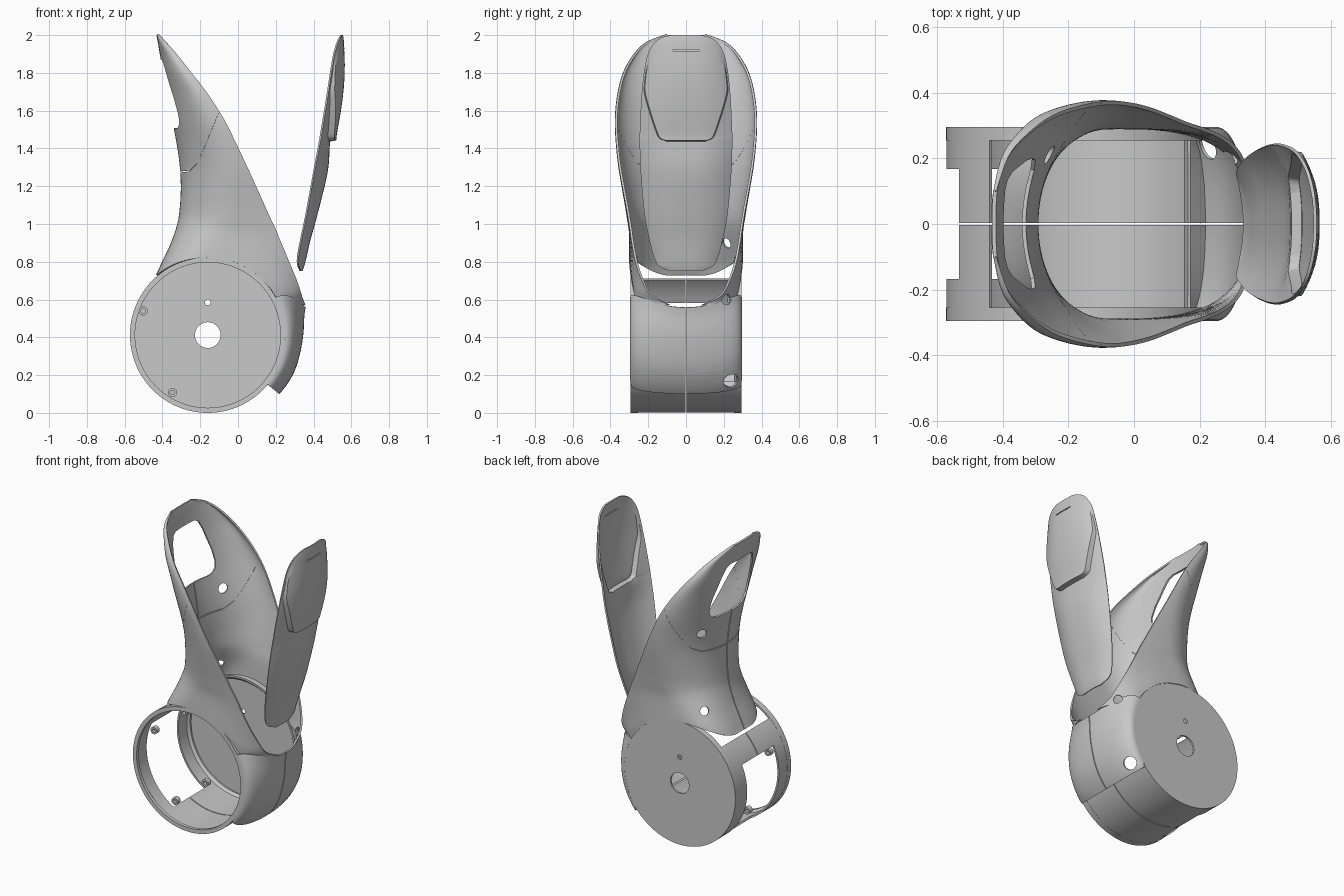
import bpy, bmesh, math
from mathutils import Vector
from math import sin, cos, pi, radians, sqrt

if "Cube" in bpy.data.objects:
    bpy.data.objects.remove(bpy.data.objects["Cube"])

CX, CZ, R, W = -0.16, 0.412, 0.412, 0.295   # drum centre, radius, half width

grey = bpy.data.materials.new("shell_grey")
grey.diffuse_color = (0.58, 0.58, 0.58, 1)
grey.use_nodes = True
grey.node_tree.nodes["Principled BSDF"].inputs["Base Color"].default_value = grey.diffuse_color


def grid_bm(rows, closed=False, skip=None):
    """Skin a list of point rows."""
    bm = bmesh.new()
    vs = [[bm.verts.new(p) for p in r] for r in rows]
    n = len(rows[0])
    for i in range(len(rows) - (0 if closed else 1)):
        a, b = vs[i], vs[(i + 1) % len(rows)]
        for j in range(n - 1):
            if not (skip and skip(i, j)):
                bm.faces.new((a[j], a[j + 1], b[j + 1], b[j]))
    return bm


def make(name, bm, thick=0, cuts=(), offset=0):
    """Clip convex openings out of a surface, then thicken it."""
    for planes in cuts:
        faces = list(bm.faces)
        for co, no in planes:
            co, no = Vector(co), Vector(no)
            # only faces reaching the inner side can matter
            faces = [f for f in faces if any((v.co - co).dot(no) < -1e-6 for v in f.verts)]
            geom = list({g for f in faces for g in (*f.verts, *f.edges)}) + faces
            res = bmesh.ops.bisect_plane(bm, geom=geom, dist=1e-6, plane_co=co, plane_no=no)
            faces = list({f for f in faces + [g for g in res['geom'] if isinstance(g, bmesh.types.BMFace)]
                          if f.is_valid and (f.calc_center_median() - co).dot(no) < 0})
        bmesh.ops.delete(bm, geom=faces, context='FACES')
    me = bpy.data.meshes.new(name)
    bm.to_mesh(me)
    bm.free()
    me.materials.append(grey)
    ob = bpy.data.objects.new(name, me)
    bpy.context.collection.objects.link(ob)
    if thick:
        m = ob.modifiers.new("thickness", 'SOLIDIFY')
        m.thickness, m.offset = thick, offset
    return ob


def outline_cut(pts, place, limit=()):
    """Planes of a convex outline; place maps 2D to 3D."""
    mx, my = (sum(p[k] for p in pts) / len(pts) for k in (0, 1))
    planes = list(limit)
    for (a, b), (c, d) in zip(pts, pts[1:] + pts[:1]):
        n = Vector((d - b, a - c)).normalized()
        if n.dot(Vector((mx - a, my - b))) > 0:
            n = -n
        planes.append((place(a, b), place(*n)))
    return planes


def hole_cut(c, d, r, reach=0.09):
    """Planes of a round hole along direction d."""
    c, d = Vector(c), Vector(d).normalized()
    u = d.orthogonal().normalized()
    v = d.cross(u)
    dirs = [u * cos(2 * pi * k / 18) + v * sin(2 * pi * k / 18) for k in range(18)]
    return [(c + d * reach, d), (c - d * reach, -d)] + [(c + e * r, e) for e in dirs]


def smooth_rows(t, sub=4):
    """Catmull-Rom refinement of a table of numbers."""
    out = []
    for i in range(len(t) - 1):
        p = [t[max(0, i - 1)], t[i], t[i + 1], t[min(len(t) - 1, i + 2)]]
        for k in range(sub):
            u = k / sub
            out.append([0.5 * (2 * b + (c - a) * u + (2 * a - 5 * b + 4 * c - d) * u * u
                               + (3 * b - a - 3 * c + d) * u ** 3) for a, b, c, d in zip(*p)])
    return out + [list(t[-1])]


# --- openings: centre slit, rear window, seam, vent holes ---
yz, xz = (lambda a, b: (0, a, b)), (lambda a, b: (a, 0, b))
slit = [((0, 0.003, 0), (0, 1, 0)), ((0, -0.003, 0), (0, -1, 0))]
half = [(0.10, 1.872), (0.135, 1.855), (0.16, 1.80), (0.195, 1.66), (0.202, 1.59), (0.195, 1.545), (0.165, 1.515), (0.13, 1.508)]
window = outline_cut(half + [(-y, z) for y, z in reversed(half)], yz)
line = [(-0.06, 1.69), (-0.1, 1.595), (-0.185, 1.38), (-0.21, 1.325), (-0.25, 1.285), (-0.4, 1.265)]
seam = [outline_cut([a, b, (b[0] - 0.003, b[1] - 0.006), (a[0] - 0.003, a[1] - 0.006)], xz)
        for a, b in zip(line, line[1:])]
holes = [hole_cut(*h) for h in [
    ((-0.29, 0.22, 0.9), (-0.7, 0.7, 0), 0.026), ((-0.26, 0.21, 1.41), (-0.7, 0.7, 0), 0.03),
    ((0.30, 0.21, 0.6), (0.75, 0.6, 0.1), 0.028), ((0.22, 0.23, 0.18), (0.65, 0.5, -0.55), 0.04)]]

# --- main shell: slanted rings, open towards +x ---
# rear z, rear x, front z, front edge x, widest x, half width, edge y, squareness
table = [
    (0.73, -0.43, 0.57, 0.352, -0.05, 0.295, 0.08, 2.8),
    (0.76, -0.41, 0.62, 0.335, -0.05, 0.295, 0.18, 2.8),
    (0.80, -0.385, 0.70, 0.31, -0.05, 0.295, 0.228, 2.7),
    (0.86, -0.355, 0.80, 0.27, -0.04, 0.295, 0.262, 2.6),
    (0.95, -0.325, 0.92, 0.22, -0.02, 0.298, 0.285, 2.4),
    (1.05, -0.306, 1.05, 0.163, 0.0, 0.31, 0.304, 2.2),
    (1.18, -0.297, 1.18, 0.105, 0.0, 0.332, 0.328, 2.1),
    (1.30, -0.302, 1.30, 0.05, -0.01, 0.352, 0.349, 2.0),
    (1.42, -0.318, 1.42, -0.007, -0.04, 0.365, 0.363, 2.0),
    (1.55, -0.343, 1.55, -0.072, -0.10, 0.371, 0.369, 2.0),
    (1.68, -0.367, 1.68, -0.155, -0.18, 0.359, 0.357, 2.0),
    (1.80, -0.390, 1.80, -0.248, -0.27, 0.328, 0.326, 2.0),
    (1.90, -0.408, 1.90, -0.328, -0.343, 0.27, 0.268, 2.0),
    (1.96, -0.418, 1.96, -0.383, -0.392, 0.205, 0.203, 2.0),
    (2.0, -0.426, 2.0, -0.42, -0.422, 0.10, 0.099, 2.0)]
rows = []
for zb, xb, zf, xe, xm, w, ye, n in smooth_rows(table):
    te = pi - math.asin(min(0.995, ye / w) ** (n / 2))
    af = (xe - xm) / abs(cos(te)) ** (2 / n)
    side = []
    for k in range(29):
        t = te * k / 28
        c = cos(t)
        x = xm - (xm - xb) * c ** (2 / n) if c > 0 else xm + af * abs(c) ** (2 / n)
        y = w * sin(t) ** (2 / n)
        s = (x - xb) / (xe - xb)
        arc = CZ + sqrt(max(0, R * R - (x - CX) ** 2))
        lift = max(0, arc - (0.73 - 0.16 * s)) * max(0, 1 - (zb - 0.73) / 0.3)
        side.append((x, y, zb + (zf - zb) * s + lift))
    rows.append([(x, -y, z) for x, y, z in reversed(side[1:])] + side)
shell = make("main_shell", grid_bm(rows), 0.012,
             [slit + [((0, 0, 1.52), (0, 0, 1))], window] + seam + holes[:3])

# --- front guard bulging off the drum ---
rows = []
for a, r in [(-37.5, 0.414)] + smooth_rows([(-39, 0.486), (-24, 0.492), (-8, 0.494), (9, 0.511), (16, 0.533)]):
    row = []
    for k in range(41):
        t = pi * (k / 40 - 0.5)
        s = abs(sin(t))
        p = radians(a + 13 * s * s * max(0, (a + 39) / 55))
        rr = 0.408 + (r - 0.408) * max(0, cos(t)) ** 0.91
        row.append((CX + rr * cos(p), math.copysign(0.290 * s ** 0.91, t), CZ + rr * sin(p)))
    rows.append(row)
make("front_guard", grid_bm(rows), 0.011, [slit] + holes[2:])

# --- drum wall with rear access opening ---
angs = [133 + 22 * i / 8 for i in range(8)] + [155 + 85 * i / 28 for i in range(28)] + [240 + 82 * i / 28 for i in range(29)]
ys = [-0.293, -0.168, 0, 0.168, 0.293]
rows = [[(CX + 0.405 * cos(radians(a)), y, CZ + 0.405 * sin(radians(a))) for y in ys] for a in angs]
make("drum_wall", grid_bm(rows, skip=lambda i, j: 155 <= angs[i] < 239.9 and j in (1, 2)), 0.012, [slit])


# --- drum end rims, end plate and screw lugs: turned parts along y ---
def turned(name, prof, cx=CX, cz=CZ, seg=96):
    return make(name, grid_bm([[(cx + r * cos(2 * pi * i / seg), y, cz + r * sin(2 * pi * i / seg))
                                for r, y in prof] for i in range(seg)], closed=True))


prof = [(R, 0.295), (0.385, 0.295), (0.385, 0.272), (0.40, 0.255), (R, 0.255), (R, 0.295)]
turned("open_end_rim", [(r, -y) for r, y in prof])
turned("closed_end_rim", prof)
pin = hole_cut((CX, 0.29, 0.585), (0, 1, 0), 0.015)
plate = turned("end_plate", [(0.068, 0.283), (R, 0.283), (R, 0.295), (0.068, 0.295), (0.068, 0.283)])
bm = bmesh.new()
bm.from_mesh(plate.data)
bpy.data.objects.remove(plate)
make("end_plate", bm, 0, [pin])
for x, z in ((-0.502, 0.54), (-0.347, 0.108)):
    for y in (-0.16, 0.16):
        turned("screw_lug", [(0.012, y - 0.015), (0.024, y - 0.015), (0.024, y + 0.015),
                             (0.012, y + 0.015), (0.012, y - 0.015)], x, z, 20)

# --- separate cover plate with a raised upper pad ---
# z, side edge x, centre x, half width, pad half width, pad height
cover_table = [
    (0.75, 0.335, 0.341, 0.08, 0.04, 0), (0.775, 0.323, 0.35, 0.14, 0.06, 0), (0.82, 0.32, 0.362, 0.168, 0.08, 0),
    (0.92, 0.338, 0.385, 0.195, 0.09, 0), (1.05, 0.365, 0.421, 0.22, 0.10, 0), (1.27, 0.405, 0.474, 0.24, 0.10, 0),
    (1.40, 0.43, 0.485, 0.245, 0.10, 0)]
upper_table = [
    (1.442, 0.438, 0.488, 0.245, 0.105, 0.032), (1.452, 0.44, 0.489, 0.245, 0.132, 0.032),
    (1.48, 0.444, 0.492, 0.245, 0.15, 0.032), (1.6, 0.464, 0.515, 0.24, 0.19, 0.03),
    (1.72, 0.483, 0.54, 0.232, 0.219, 0.02), (1.82, 0.498, 0.556, 0.22, 0.207, 0.009),
    (1.90, 0.512, 0.561, 0.202, 0.186, 0.003), (1.96, 0.53, 0.561, 0.168, 0.15, 0),
    (1.988, 0.543, 0.558, 0.125, 0.10, 0), (2.0, 0.552, 0.556, 0.08, 0.06, 0)]
rows = []
for z, xe, xo, w, p, h in (smooth_rows(cover_table) + [[1.437, 0.437, 0.487, 0.245, 0.10, 0]]
                           + smooth_rows(upper_table)):
    p = min(p, 0.94 * w)
    e = p + 0.3 * min(0.02, w - p)
    right = [(p * k / 10, h) for k in range(11)] + [(e + (w - e) * sin(pi / 2 * k / 9), 0) for k in range(10)]
    right = [(xe + (xo - xe) * (1 - min(1, y / w) ** 2.6) + d, y, z) for y, d in right]
    rows.append([(x, -y, q) for x, y, q in reversed(right[1:])] + right)
slot = outline_cut([(-0.07, 1.917), (0.07, 1.917), (0.07, 1.923), (-0.07, 1.923)], yz)
make("cover_plate", grid_bm(rows), 0.010, [slot], -1)

# --- smooth shading with crisp edges ---
bpy.ops.object.select_all(action='DESELECT')
for ob in bpy.context.collection.objects:
    ob.select_set(True)
bpy.context.view_layer.objects.active = shell
bpy.ops.object.convert(target='MESH')
bpy.ops.object.shade_smooth_by_angle(angle=radians(35))
